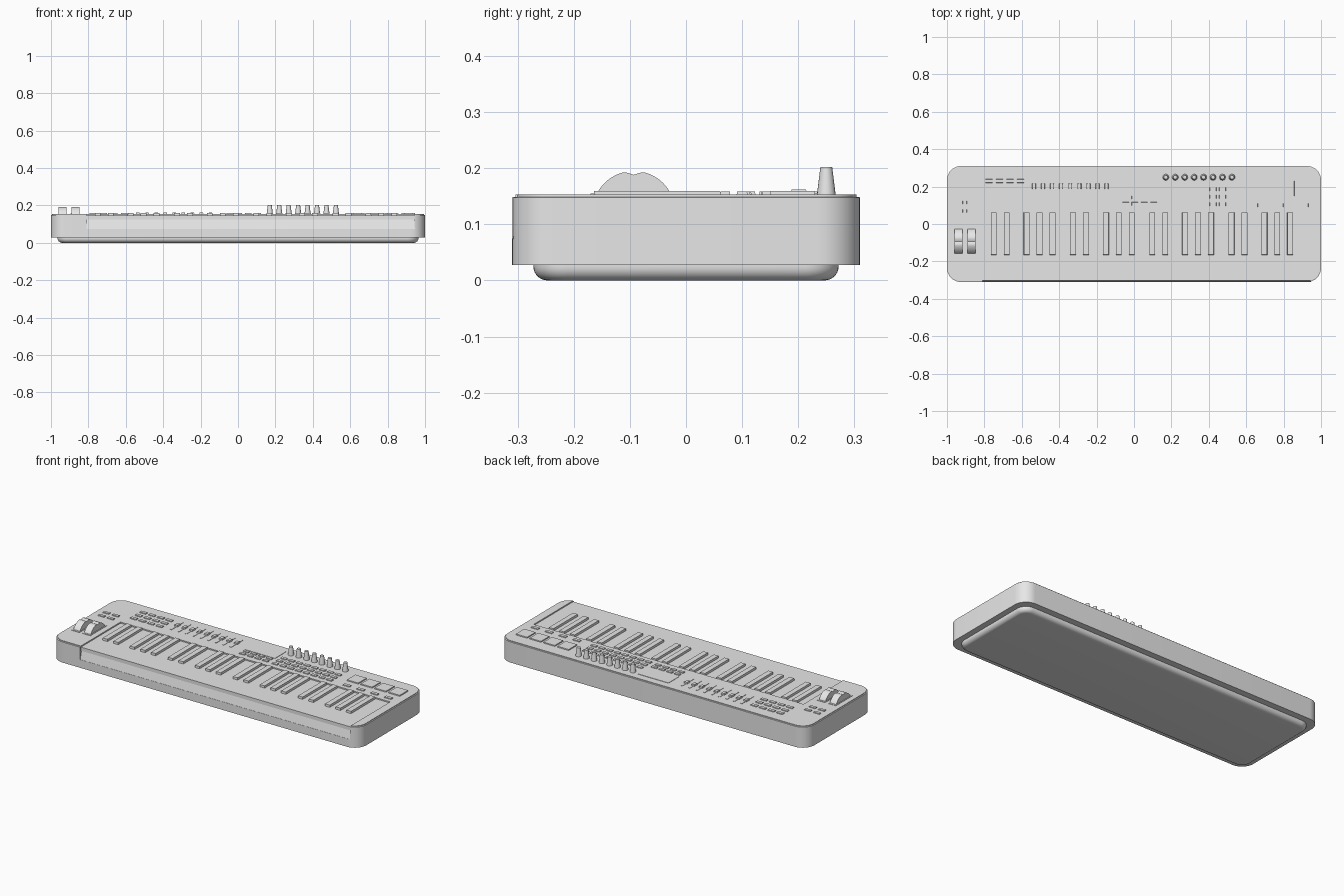
import bpy, bmesh, math

cube = bpy.data.objects.get("Cube")
if cube:
    bpy.data.objects.remove(cube, do_unlink=True)

grey = bpy.data.materials.new("plain_grey")
grey.use_nodes = True
grey.diffuse_color = (0.8, 0.8, 0.8, 1)
grey.node_tree.nodes["Principled BSDF"].inputs["Base Color"].default_value = (0.8, 0.8, 0.8, 1)

TOP = 0.153


def finish(name, bm, smooth=False):
    """Turn a bmesh into a linked object."""
    bmesh.ops.recalc_face_normals(bm, faces=bm.faces)
    mesh = bpy.data.meshes.new(name)
    bm.to_mesh(mesh)
    bm.free()
    mesh.materials.append(grey)
    obj = bpy.data.objects.new(name, mesh)
    bpy.context.collection.objects.link(obj)
    bpy.ops.object.select_all(action='DESELECT')
    bpy.context.view_layer.objects.active = obj
    obj.select_set(True)
    if smooth:
        bpy.ops.object.shade_smooth_by_angle(angle=math.radians(35))
    return obj


def box(name, x0, x1, y0, y1, z0, z1, taper=0.0):
    """Box between two corners, with an optional inset at the top."""
    bm = bmesh.new()
    bmesh.ops.create_cube(bm, size=1)
    for v in bm.verts:
        t = taper if v.co.z > 0 else 0
        v.co = ((x0 + x1) / 2 + v.co.x * (x1 - x0 - 2 * t),
                (y0 + y1) / 2 + v.co.y * (y1 - y0 - 2 * t),
                z1 if v.co.z > 0 else z0)
    return finish(name, bm)


def button(name, x, y, w, d, top=0.158):
    return box(name, x - w / 2, x + w / 2, y - d / 2, y + d / 2, TOP - 0.003, top, 0.001)


def slab(name, hx, hy, radius, levels, steps=10):
    """Rounded rectangle lofted through (inset, height) levels."""
    bm = bmesh.new()
    rings = []
    for inset, z in levels:
        ring = []
        for q, (sx, sy) in enumerate([(1, 1), (-1, 1), (-1, -1), (1, -1)]):
            for i in range(steps + 1):
                a = (q + i / steps) * math.pi / 2
                r = radius - inset
                ring.append(bm.verts.new((sx * (hx - radius) + r * math.cos(a),
                                          sy * (hy - radius) + r * math.sin(a), z)))
        rings.append(ring)
    n = len(rings[0])
    for low, high in zip(rings, rings[1:]):
        for i in range(n):
            j = (i + 1) % n
            bm.faces.new((low[i], low[j], high[j], high[i]))
    bm.faces.new(rings[0][::-1])
    bm.faces.new(rings[-1])
    return finish(name, bm, True)


def prism(name, profile, x0, x1, smooth=False):
    """Extrude a (y, z) outline along x."""
    bm = bmesh.new()
    face = bm.faces.new([bm.verts.new((x0, y, z)) for y, z in profile])
    out = bmesh.ops.extrude_face_region(bm, geom=[face])
    for v in out["geom"]:
        if isinstance(v, bmesh.types.BMVert):
            v.co.x = x1
    return finish(name, bm, smooth)


# Bottom pan with a rolled lower edge
roll = 0.025
arc = [(roll * (1 - math.sin(a)), roll * (1 - math.cos(a)))
       for a in (i * math.pi / 16 for i in range(9))]
slab("bottom_pan", 0.965, 0.272, 0.06, arc + [(0, 0.035)])

# Casing with a stepped rim, opened at the front for the keys
casing = slab("casing", 1.0, 0.31, 0.075, [(0, 0.027), (0, 0.148), (0.006, 0.149), (0.006, TOP)])
KEY_L, KEY_R, KEY_BACK = -0.81, 0.945, 0.065
cutter = box("key_opening", KEY_L, KEY_R, -0.4, KEY_BACK, 0.075, 0.2)
cutter.hide_render = True
bpy.context.view_layer.objects.active = casing
cut = casing.modifiers.new("opening", 'BOOLEAN')
cut.operation, cut.solver, cut.object = 'DIFFERENCE', 'EXACT', cutter
bpy.ops.object.modifier_apply(modifier=cut.name)
bpy.data.objects.remove(cutter, do_unlink=True)

# Sloped front strip and the white key bed above it
prism("front_strip", [(-0.309, 0.074), (KEY_BACK, 0.074), (KEY_BACK, 0.126), (-0.297, 0.126)],
      KEY_L, KEY_R)
box("white_keys", KEY_L, KEY_R, -0.303, KEY_BACK, 0.125, 0.146)

# Black keys, four octaves
octave = (KEY_R - KEY_L) / 29 * 7
for o in range(4):
    for offset in (0.06, 0.13, 0.236, 0.305, 0.374):
        x = KEY_L + o * octave + offset
        box("black_key", x - 0.016, x + 0.016, -0.165, 0.062, 0.14, 0.159, 0.001)

# Pitch and modulation wheels with a finger dip on top
wheel = []
for i in range(64):
    a = i * math.tau / 64
    away = abs((a - math.pi / 2 + math.pi) % math.tau - math.pi)
    r = 0.074 - 0.007 * max(0, 1 - away / 0.24)
    wheel.append((-0.093 + r * math.cos(a), 0.121 + r * math.sin(a)))
for x in (-0.938, -0.868):
    box("wheel_bezel", x - 0.026, x + 0.026, -0.17, -0.016, 0.15, 0.155)
    prism("wheel", wheel, x - 0.021, x + 0.021, True)

# Tapered knobs
for i in range(8):
    bm = bmesh.new()
    bmesh.ops.create_cone(bm, cap_ends=True, segments=20, radius1=0.017, radius2=0.0105, depth=0.052)
    bmesh.ops.translate(bm, vec=(0.17 + i * 0.0505, 0.25, 0.176), verts=bm.verts)
    finish("knob", bm, True)

# Faders
for i in range(9):
    x = -0.535 + i * 0.0485
    box("fader_slot", x - 0.005, x + 0.005, 0.14, 0.25, 0.15, 0.155)
    box("fader_cap", x - 0.011, x + 0.011, 0.186, 0.216, 0.15, 0.162, 0.002)

# Display panel
button("display", 0.03, 0.21, 0.2, 0.105, 0.155)

# Small button groups: columns, rows, first x, first y, pitch x, pitch y, width, depth
groups = [
    ("wheel_button", 2, 2, -0.935, 0.07, 0.06, 0.045, 0.04, 0.018),
    ("left_button", 4, 3, -0.775, 0.14, 0.056, 0.045, 0.04, 0.02),
    ("display_button", 4, 2, -0.045, 0.108, 0.05, 0.034, 0.036, 0.018),
    ("knob_button", 8, 3, 0.17, 0.105, 0.0505, 0.04, 0.036, 0.02),
    ("pad_button", 4, 1, 0.64, 0.1, 0.09, 0.04, 0.045, 0.02),
]
for name, cols, rows, x, y, px, py, w, d in groups:
    for c in range(cols):
        for r in range(rows):
            button(name, x + c * px, y + r * py, w, d)

# Drum pads
for i in range(4):
    button("drum_pad", 0.64 + i * 0.09, 0.19, 0.075, 0.08, 0.159)
